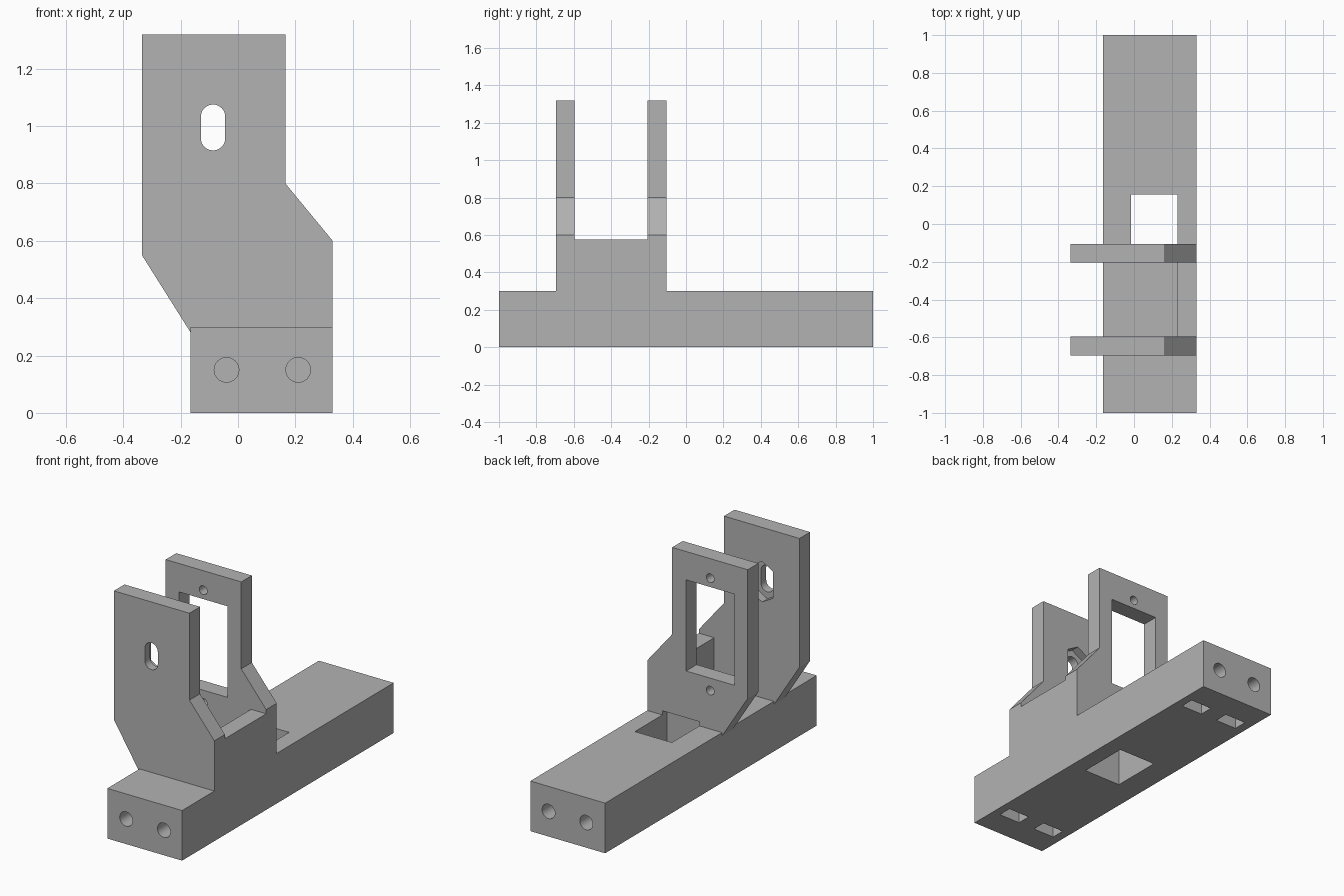
import bpy
import bmesh
import math

cube = bpy.data.objects.get("Cube")
if cube:
    bpy.data.objects.remove(cube, do_unlink=True)

grey = bpy.data.materials.new("plain grey")
grey.use_nodes = True
color = (0.45, 0.45, 0.45, 1)
grey.diffuse_color = color
grey.node_tree.nodes["Principled BSDF"].inputs["Base Color"].default_value = color


def prism(name, outline, y0, y1):
    """Extrude an (x, z) outline from y0 to y1."""
    bm = bmesh.new()
    face = bm.faces.new([bm.verts.new((x, y0, z)) for x, z in outline])
    extruded = bmesh.ops.extrude_face_region(bm, geom=[face])["geom"]
    moved = [v for v in extruded if isinstance(v, bmesh.types.BMVert)]
    bmesh.ops.translate(bm, verts=moved, vec=(0, y1 - y0, 0))
    bmesh.ops.recalc_face_normals(bm, faces=bm.faces)
    mesh = bpy.data.meshes.new(name)
    bm.to_mesh(mesh)
    bm.free()
    obj = bpy.data.objects.new(name, mesh)
    bpy.context.collection.objects.link(obj)
    return obj


def box(name, x0, x1, y0, y1, z0, z1):
    return prism(name, [(x0, z0), (x1, z0), (x1, z1), (x0, z1)], y0, y1)


def stadium(cx, cz, radius, stretch=0, sides=32):
    """Regular polygon, split at mid height and stretched along z."""
    points = []
    for i in range(sides // 2 + 1):
        a = math.pi * i / (sides // 2)
        points.append((cx + radius * math.cos(a), cz + stretch + radius * math.sin(a)))
    lower = [(2 * cx - x, 2 * cz - z) for x, z in points]
    return points + lower if stretch else points[:-1] + lower[:-1]


def combine(target, tool, operation):
    tool.hide_render = True
    mod = target.modifiers.new(operation.title(), 'BOOLEAN')
    mod.operation = operation
    mod.solver = 'EXACT'
    mod.object = tool
    helpers.append(tool)


helpers = []
CENTRE_X = -0.087
FRONT = (-0.695, -0.595)
BACK = (-0.205, -0.105)

# Long base bar
body = box("bracket_body", -0.165, 0.33, -1, 1, 0, 0.3)

# Two cranked upright plates joined by a low side wall
plate = [(-0.335, 1.32), (0.165, 1.32), (0.165, 0.8), (0.33, 0.6),
         (0.33, 0.28), (-0.165, 0.28), (-0.335, 0.55)]
combine(body, prism("front_plate", plate, *FRONT), 'UNION')
combine(body, prism("back_plate", plate, *BACK), 'UNION')
combine(body, box("side_wall", 0.23, 0.33, -0.65, -0.15, 0.25, 0.575), 'UNION')

# Opening through the base, notching the foot of the back plate
combine(body, box("base_opening", -0.015, 0.23, -0.15, 0.155, -0.1, 0.325), 'DIFFERENCE')

# Slot in the front plate with a stretched hexagonal recess behind it
combine(body, prism("slot", stadium(CENTRE_X, 0.995, 0.0425, 0.0375), -0.8, -0.5),
        'DIFFERENCE')
w, h = 0.073, 0.042
recess = [(CENTRE_X + sx * w, 0.995 + sz * (0.0375 + k * h))
          for sx, sz, k in ((1, -1, 1), (1, 1, 1), (0, 1, 2), (-1, 1, 1), (-1, -1, 1), (0, -1, 2))]
combine(body, prism("slot_recess", recess, -0.645, -0.5), 'DIFFERENCE')

# Window and two screw holes in the back plate
combine(body, box("plate_window", CENTRE_X - 0.16, CENTRE_X + 0.16, -0.3, 0, 0.605, 1.15),
        'DIFFERENCE')
for z in (0.53, 1.203):
    combine(body, prism("plate_screw_hole", stadium(CENTRE_X, z, 0.026), -0.3, 0),
            'DIFFERENCE')

# Bolt holes in both ends, each with a nut pocket from below
for side in (-1, 1):
    for x in (-0.04, 0.21):
        combine(body, prism("bolt_hole", stadium(x, 0.15, 0.043), side * 0.68, side * 1.1),
                'DIFFERENCE')
        y0, y1 = sorted((side * 0.755, side * 0.838))
        combine(body, box("nut_pocket", x - 0.07, x + 0.07, y0, y1, -0.1, 0.22),
                'DIFFERENCE')

# Bake the booleans and remove the helper shapes
bpy.context.view_layer.update()
graph = bpy.context.evaluated_depsgraph_get()
result = bpy.data.meshes.new_from_object(body.evaluated_get(graph))
body.modifiers.clear()
body.data = result
result.materials.clear()
result.materials.append(grey)
for p in result.polygons:
    p.material_index = 0
for helper in helpers:
    bpy.data.objects.remove(helper, do_unlink=True)

# Smooth round holes, keep edges sharp
bpy.ops.object.select_all(action='DESELECT')
bpy.context.view_layer.objects.active = body
body.select_set(True)
bpy.ops.object.shade_smooth_by_angle(angle=math.radians(30))
